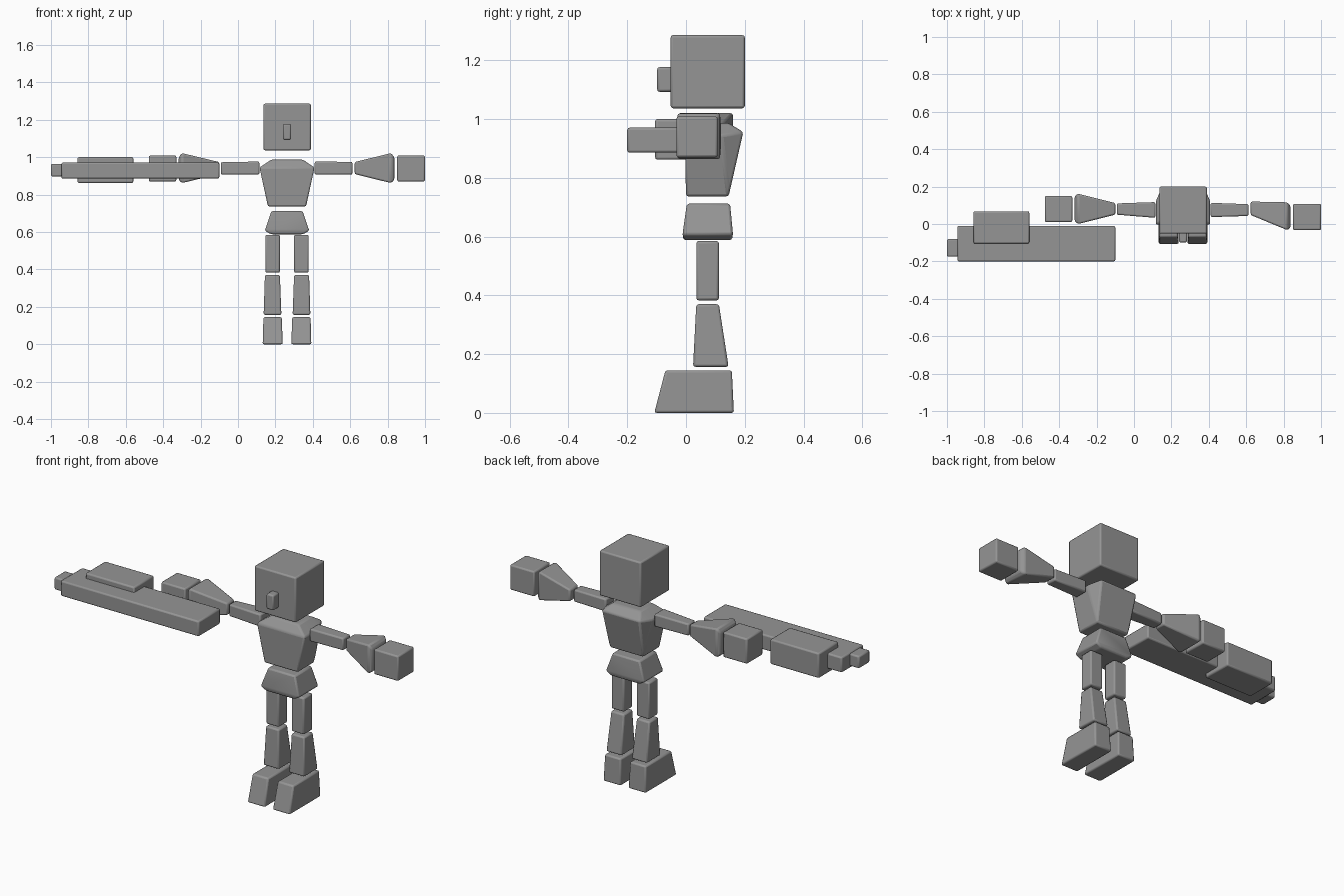
import bpy, bmesh
from mathutils import Vector

cube = bpy.data.objects.get("Cube")
if cube:
    bpy.data.objects.remove(cube, do_unlink=True)

CENTRE = 0.262  # middle of the body along x

grey = bpy.data.materials.new("plain grey")
grey.use_nodes = True
COLOUR = (0.3, 0.3, 0.3, 1)
grey.diffuse_color = COLOUR
grey.node_tree.nodes["Principled BSDF"].inputs["Base Color"].default_value = COLOUR


def solid(name, points, bevel=0.008):
    """Convex block around the given corners, with softened edges."""
    bm = bmesh.new()
    for p in points:
        bm.verts.new(Vector(p))
    bmesh.ops.convex_hull(bm, input=bm.verts[:])
    bmesh.ops.dissolve_limit(bm, angle_limit=0.03, verts=bm.verts[:], edges=bm.edges[:])
    bmesh.ops.recalc_face_normals(bm, faces=bm.faces[:])
    mesh = bpy.data.meshes.new(name)
    bm.to_mesh(mesh)
    bm.free()
    mesh.materials.append(grey)
    obj = bpy.data.objects.new(name, mesh)
    bpy.context.collection.objects.link(obj)
    mod = obj.modifiers.new("soft edges", 'BEVEL')
    mod.width = bevel
    mod.segments = 2
    mod.limit_method = 'ANGLE'
    mod.angle_limit = 0.2
    bpy.ops.object.select_all(action='DESELECT')
    obj.select_set(True)
    bpy.context.view_layer.objects.active = obj
    bpy.ops.object.shade_smooth_by_angle(angle=0.35)
    return obj


def level(z, x0, x1, y0, y1):
    """Rectangle of corners at one height."""
    return [(x, y, z) for x in (x0, x1) for y in (y0, y1)]


def section(x, y0, y1, z0, z1):
    """Rectangle of corners across an arm."""
    return [(x, y, z) for y in (y0, y1) for z in (z0, z1)]


def box(name, x0, x1, y0, y1, z0, z1, bevel=0.008):
    return solid(name, level(z0, x0, x1, y0, y1) + level(z1, x0, x1, y0, y1), bevel)


def body(z, half, y0, y1):
    return level(z, CENTRE - half, CENTRE + half, y0, y1)


# Head and nose
box("head", 0.136, 0.389, -0.052, 0.2, 1.037, 1.286)
box("nose", 0.24, 0.284, -0.098, -0.045, 1.093, 1.177)

# Torso: wide shoulders in front, narrower raised back
torso = body(0.737, 0.102, 0.0, 0.145) + body(0.987, 0.085, 0.03, 0.145)
torso += body(0.945, 0.147, -0.004, 0.12)
torso += [(CENTRE + s * 0.115, 0.195, 0.956) for s in (-1, 1)]
solid("torso", torso)

# Pelvis
solid("pelvis", body(0.712, 0.083, 0.003, 0.15)
      + body(0.607, 0.119, -0.012, 0.16) + body(0.588, 0.085, -0.008, 0.156))

# Legs
for side, s in (("left", 1), ("right", -1)):
    def leg(z, inner, outer, y0, y1):
        return level(z, CENTRE + s * inner, CENTRE + s * outer, y0, y1)
    solid(side + "_thigh", leg(0.383, 0.038, 0.116, 0.035, 0.112)
          + leg(0.585, 0.038, 0.116, 0.035, 0.112))
    solid(side + "_shin", leg(0.157, 0.03, 0.125, 0.024, 0.145)
          + leg(0.37, 0.038, 0.118, 0.035, 0.112))
    solid(side + "_foot", leg(0, 0.023, 0.13, -0.108, 0.163)
          + leg(0.145, 0.028, 0.126, -0.07, 0.156))

# Arms
solid("left_upper_arm", section(0.41, 0.037, 0.113, 0.907, 0.977)
      + section(0.612, 0.043, 0.106, 0.907, 0.975))
solid("right_upper_arm", section(0.114, 0.033, 0.117, 0.907, 0.977)
      + section(-0.092, 0.05, 0.11, 0.907, 0.973))
solid("left_forearm", section(0.624, 0.048, 0.12, 0.91, 0.974)
      + section(0.818, -0.032, 0.116, 0.862, 1.022)
      + section(0.836, -0.022, 0.1, 0.88, 1.0))
solid("right_forearm", section(-0.1, 0.05, 0.112, 0.91, 0.974)
      + section(-0.3, 0.0, 0.162, 0.862, 1.022)
      + section(-0.317, 0.015, 0.148, 0.88, 1.0))
box("left_hand", 0.851, 1.0, -0.033, 0.108, 0.87, 1.009)
box("right_hand", -0.477, -0.33, 0.01, 0.15, 0.87, 1.009)

# Long held device
box("device_body", -0.944, -0.1, -0.2, -0.01, 0.886, 0.971)
box("device_tip", -1.0, -0.93, -0.175, -0.08, 0.897, 0.965)
box("device_side_block", -0.858, -0.56, -0.105, 0.068, 0.862, 1.0)
